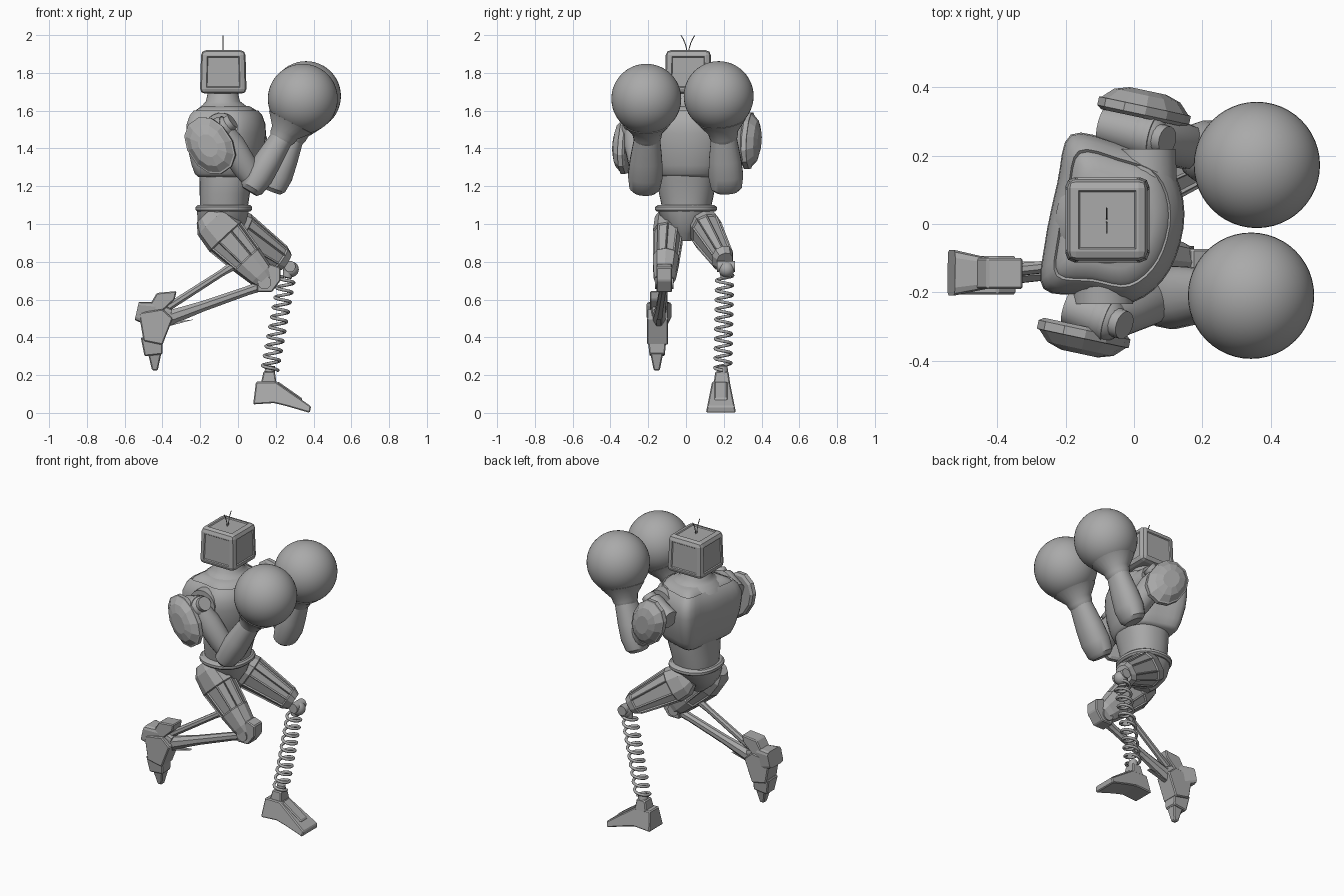
import bpy, bmesh, math
from mathutils import Vector, Matrix

if "Cube" in bpy.data.objects:
    bpy.data.objects.remove(bpy.data.objects["Cube"])

GREY = bpy.data.materials.new("plain grey")
GREY.use_nodes = True
GREY.diffuse_color = (0.4, 0.4, 0.4, 1)
GREY.node_tree.nodes["Principled BSDF"].inputs["Base Color"].default_value = (0.4, 0.4, 0.4, 1)


def finish(name, bm, smooth=True, bevel=0, angle=35):
    bmesh.ops.recalc_face_normals(bm, faces=bm.faces)
    me = bpy.data.meshes.new(name)
    bm.to_mesh(me)
    bm.free()
    me.materials.append(GREY)
    ob = bpy.data.objects.new(name, me)
    bpy.context.collection.objects.link(ob)
    if bevel:
        mod = ob.modifiers.new("edge bevel", "BEVEL")
        mod.width, mod.segments = bevel, 1
    if smooth:
        bpy.ops.object.select_all(action="DESELECT")
        ob.select_set(True)
        bpy.context.view_layer.objects.active = ob
        bpy.ops.object.shade_smooth_by_angle(angle=math.radians(angle))
    return ob


def skin(loops_co):
    """Bridge closed loops of points and cap both ends."""
    bm = bmesh.new()
    loops = [[bm.verts.new(p) for p in loop] for loop in loops_co]
    n = len(loops[0])
    spans = [[bm.faces.new((lo[i], lo[(i + 1) % n], hi[(i + 1) % n], hi[i])) for i in range(n)]
             for lo, hi in zip(loops, loops[1:])]
    bm.faces.new(loops[0])
    bm.faces.new(loops[-1])
    return bm, spans


def loft(rings, sides, power=2.0):
    """Skin superellipse rings given as (centre, axis_a, axis_b)."""
    def point(c, a, b, t):
        co, si = math.cos(t), math.sin(t)
        return (c + a * math.copysign(abs(co) ** (2 / power), co)
                + b * math.copysign(abs(si) ** (2 / power), si))
    return skin([[point(c, a, b, math.tau * (i + 0.5) / sides) for i in range(sides)]
                 for c, a, b in rings])


def stack(name, rows, yaw=0, power=2.0, sides=32, angle=35):
    """Upright body shell; rows are (z, x, y, radius_x, radius_y)."""
    turn = Matrix.Rotation(math.radians(yaw), 3, "Z")
    rings = [(Vector((x, y, z)), turn @ Vector((rx, 0, 0)), turn @ Vector((0, ry, 0)))
             for z, x, y, rx, ry in rows]
    return finish(name, loft(rings, sides, power)[0], angle=angle)


def limb(name, p0, p1, rows, sides=16, panel=None, power=2.0, smooth=True):
    """Tapered limb; rows are (t, side_radius, depth_radius)."""
    p0, p1 = Vector(p0), Vector(p1)
    d = (p1 - p0).normalized()
    side = Vector((0, 1, 0)) if abs(d.y) < 0.9 else Vector((1, 0, 0))
    side = (side - d * side.dot(d)).normalized()
    depth = d.cross(side)
    bm, spans = loft([(p0.lerp(p1, t), side * a, depth * b) for t, a, b in rows], sides, power)
    if panel is not None:
        bmesh.ops.recalc_face_normals(bm, faces=bm.faces)
        bmesh.ops.inset_individual(bm, faces=spans[panel], thickness=0.01, depth=-0.007)
    return finish(name, bm, smooth)


def rod(name, p0, p1, r0, r1=None, sides=12):
    return limb(name, p0, p1, [(0, r0, r0), (1, r1 or r0, r1 or r0)], sides)


def ball(name, c, r, segments=40):
    bm = bmesh.new()
    bmesh.ops.create_uvsphere(bm, u_segments=segments, v_segments=segments // 2, radius=r)
    bmesh.ops.translate(bm, verts=bm.verts, vec=c)
    return finish(name, bm)


def plate(name, outline, y, half, taper=0, bevel=0.006):
    """Side outline (x, z) with thickness in y that narrows with height."""
    low = min(z for _, z in outline)
    bm = skin([[(x, y + s * (half - taper * (z - low)), z) for x, z in outline]
               for s in (-1, 1)])[0]
    return finish(name, bm, False, bevel)


def wire(name, points, radius):
    cu = bpy.data.curves.new(name, "CURVE")
    cu.dimensions = "3D"
    cu.bevel_depth, cu.bevel_resolution = radius, 2
    sp = cu.splines.new("POLY")
    sp.points.add(len(points) - 1)
    for p, co in zip(sp.points, points):
        p.co = (*co, 1)
    cu.materials.append(GREY)
    ob = bpy.data.objects.new(name, cu)
    bpy.context.collection.objects.link(ob)


# Head: rounded block with shallow panels on each side
bm = bmesh.new()
bmesh.ops.create_cube(bm, size=1)
bmesh.ops.scale(bm, vec=(0.247, 0.25, 0.23), verts=bm.verts)
for v in bm.verts:
    if v.co.z > 0:
        v.co.x *= 0.95
        v.co.y *= 0.95
bmesh.ops.bevel(bm, geom=bm.edges[:], offset=0.026, segments=2, profile=0.5, affect="EDGES")
panels = [f for f in bm.faces if f.calc_area() > 0.02 and f.normal.z > -0.5]
bmesh.ops.inset_individual(bm, faces=panels, thickness=0.01, depth=0)
bmesh.ops.inset_individual(bm, faces=panels, thickness=0.006, depth=-0.006)
bmesh.ops.translate(bm, verts=bm.verts, vec=(-0.078, 0.012, 1.805))
finish("head", bm, False)

for s, y in ((-1, "right"), (1, "left")):
    wire(y + "_antenna", [(-0.08, 0.01 + s * (0.004 + 0.032 * t * t), 1.9 + 0.098 * t)
                          for t in (0, 0.3, 0.6, 0.8, 1)], 0.0025)

# Chest: flat back, rounded front, smoothed from a plan outline
PLAN = [Vector(p) for p in ((-0.185, 0.262), (-0.04, 0.235), (0.1, 0.175), (0.148, 0.03),
                            (0.105, -0.135), (0.0, -0.228), (-0.135, -0.21), (-0.265, -0.19),
                            (-0.262, -0.06), (-0.225, 0.12))]
plan = []
for i in range(len(PLAN)):
    a, b, c, d = (PLAN[(i + k) % len(PLAN)] for k in (-1, 0, 1, 2))
    for t in (0, 0.25, 0.5, 0.75):
        plan.append(b + (c - a) * t / 2 + (a * 2 - b * 5 + c * 4 - d) * t * t / 2
                    + (b * 3 - a - c * 3 + d) * t ** 3 / 2)
mid = Vector((-0.065, 0.01))
chest_rows = ((1.25, 0.7), (1.265, 0.78), (1.31, 0.86), (1.4, 0.96), (1.48, 1), (1.53, 0.985),
              (1.575, 0.91), (1.6, 0.81), (1.593, 0.78), (1.605, 0.74), (1.625, 0.58))
finish("chest", skin([[(*(mid + (p - mid) * k), z) for p in plan] for z, k in chest_rows])[0], angle=45)

# Neck, waist and hips
stack("neck", [(1.58, -0.07, 0.01, 0.16, 0.17), (1.61, -0.072, 0.01, 0.14, 0.15),
               (1.63, -0.075, 0.01, 0.112, 0.12), (1.65, -0.08, 0.01, 0.09, 0.095),
               (1.71, -0.08, 0.01, 0.077, 0.08)], -12, angle=60)
stack("waist", [(1.08, -0.075, 0.003, 0.125, 0.128), (1.16, -0.07, 0.003, 0.132, 0.145),
                (1.22, -0.062, 0.003, 0.14, 0.155), (1.28, -0.057, 0.005, 0.15, 0.16)], -6, 2.3)
stack("belt", [(1.065, -0.075, 0, 0.14, 0.155), (1.075, -0.075, 0, 0.15, 0.165),
               (1.09, -0.075, 0, 0.15, 0.165), (1.1, -0.075, 0, 0.14, 0.15)], 0, 2.3)
stack("pelvis", [(0.91, -0.07, -0.01, 0.05, 0.04), (0.95, -0.08, -0.01, 0.09, 0.06),
                 (1.01, -0.085, -0.005, 0.13, 0.12), (1.07, -0.08, 0, 0.14, 0.15)], 0, 2.2, 16)

# Arms, shoulder shields and boxing gloves
ARMS = {
    "right": (-1, (-0.09, -0.275, 1.5), (0.09, -0.217, 1.22), (0.235, -0.205, 1.46),
              (0.343, -0.21, 1.663), (-0.148, -0.325, 1.415), (-0.19, -0.24, 1.47)),
    "left": (1, (0.035, 0.26, 1.51), (0.2, 0.213, 1.22), (0.29, 0.2, 1.46),
             (0.36, 0.173, 1.677), (0.03, 0.335, 1.44), (-0.09, 0.29, 1.47)),
}
for side, (s, shoulder, elbow, wrist, glove, shield, rear) in ARMS.items():
    sh, rear = Vector(shoulder), Vector(rear)
    ball(side + "_shoulder", sh, 0.068, 24)
    rod(side + "_shoulder_socket", sh - Vector((0, s * 0.14, 0)), sh - Vector((0, s * 0.04, 0)), 0.092, 0.088, 20)
    limb(side + "_shoulder_barrel", rear, sh, [(0, 0.058, 0.058), (1.2, 0.068, 0.068)], 20)
    bolt = (sh - rear).normalized() + Vector((0, 0, 0.4))
    rod(side + "_shoulder_bolt", sh, sh + bolt.normalized() * 0.08, 0.046, 0.042, 16)
    limb(side + "_upper_arm", shoulder, elbow,
         [(0, 0.055, 0.06), (0.3, 0.07, 0.075), (0.7, 0.066, 0.07), (1, 0.055, 0.055)])
    limb(side + "_forearm", elbow, wrist,
         [(-0.2, 0.06, 0.045), (-0.12, 0.082, 0.065), (0.15, 0.093, 0.077),
          (0.5, 0.086, 0.072), (1, 0.068, 0.06)], 20, power=2.2)
    limb(side + "_glove_cuff", wrist, glove,
         [(-0.1, 0.066, 0.06), (0, 0.075, 0.072), (0.12, 0.08, 0.077), (0.4, 0.13, 0.13)], 24)
    ball(side + "_glove", glove, 0.185, 48)
    # Faceted dome of nested outlines following the upper arm, thinning outwards
    turn = Matrix.Rotation(math.radians(-12), 3, "Z") @ Matrix.Rotation(math.radians(-34), 3, "Y")
    rings = [(Vector(shield) + turn @ Vector((0, s * d, 0)), turn @ Vector((0.118 * k, 0, 0)),
              turn @ Vector((0, 0, 0.162 * k)))
             for d, k in ((-0.025, 0.9), (-0.015, 1), (0.01, 1), (0.012, 0.94), (0.042, 0.72), (0.056, 0.4))]
    finish(side + "_shoulder_shield", loft(rings, 12, 2.2)[0], False)

# Thighs with recessed panels, and knees
limb("right_thigh", (-0.14, -0.09, 1.01), (0.15, -0.115, 0.7),
     [(-0.12, 0.05, 0.06), (0, 0.078, 0.1), (0.25, 0.082, 0.115), (0.65, 0.072, 0.092),
      (0.9, 0.062, 0.072), (1, 0.05, 0.055)], 10, 2, 2.5, False)
limb("left_thigh", (-0.05, 0.085, 1.0), (0.25, 0.205, 0.8),
     [(-0.12, 0.05, 0.06), (0, 0.08, 0.1), (0.2, 0.085, 0.11), (0.9, 0.06, 0.075),
      (1, 0.045, 0.055)], 10, 2, 2.5, False)
rod("right_knee_axle", (0.14, -0.165, 0.69), (0.14, -0.065, 0.69), 0.036, sides=16)
plate("right_knee_block", [(0.1, 0.64), (0.1, 0.7), (0.17, 0.79), (0.225, 0.77), (0.225, 0.7),
                           (0.18, 0.64)], -0.115, 0.042)
ball("left_knee", (0.28, 0.215, 0.76), 0.042, 24)
rod("left_knee_axle", (0.275, 0.165, 0.775), (0.275, 0.26, 0.775), 0.03, sides=16)

# Spring shin
top, foot = Vector((0.262, 0.205, 0.74)), Vector((0.168, 0.195, 0.225))
turns, steps = 10, 20
wire("left_spring", [top.lerp(foot, i / (turns * steps)) + Vector((
    0.043 * math.cos(math.tau * i / steps), 0.043 * math.sin(math.tau * i / steps), 0))
    for i in range(turns * steps + 1)], 0.0085)
rod("spring_top_cap", (0.272, 0.21, 0.765), (0.26, 0.205, 0.715), 0.032, 0.024)
rod("spring_bottom_cap", (0.172, 0.195, 0.25), (0.165, 0.195, 0.18), 0.025, 0.034)

# Planted foot
plate("left_foot", [(0.08, 0.045), (0.095, 0.165), (0.2, 0.165), (0.387, 0.035), (0.38, 0.0),
                    (0.26, 0.035), (0.19, 0.052)], 0.185, 0.08, 0.2)
plate("left_ankle", [(0.12, 0.15), (0.135, 0.22), (0.195, 0.22), (0.205, 0.15)], 0.19, 0.045, 0.15)
plate("left_toe_cover", [(0.21, 0.14), (0.21, 0.168), (0.34, 0.077), (0.34, 0.05)], 0.185, 0.034)

# Twin-rod shin of the raised leg
limb("right_shin_lower_rod", (0.13, -0.115, 0.675), (-0.4, -0.145, 0.49),
     [(0, 0.03, 0.03), (0.15, 0.024, 0.026), (0.6, 0.026, 0.03), (1, 0.038, 0.045)], 8, smooth=False)
limb("right_shin_upper_rod", (-0.01, -0.1, 0.79), (-0.4, -0.14, 0.54),
     [(0, 0.022, 0.028), (0.2, 0.018, 0.02), (1, 0.02, 0.022)], 8, smooth=False)
plate("right_shin_blade", [(-0.4, 0.45), (-0.23, 0.495), (-0.4, 0.475)], -0.145, 0.012, bevel=0)

# Raised foot: flared heel and overlapping plates, toes hanging down
limb("right_heel", (-0.535, -0.143, 0.54), (-0.36, -0.145, 0.5),
     [(0, 0.068, 0.05), (0.55, 0.046, 0.07), (1, 0.034, 0.05)], 12, power=6, smooth=False)
plate("right_ankle_cover", [(-0.43, 0.635), (-0.325, 0.645), (-0.335, 0.6), (-0.41, 0.53), (-0.48, 0.55)],
      -0.145, 0.046)
plate("right_instep", [(-0.525, 0.53), (-0.4, 0.55), (-0.345, 0.5), (-0.4, 0.36), (-0.5, 0.38)], -0.15, 0.056)
plate("right_foot_ball", [(-0.515, 0.4), (-0.4, 0.39), (-0.4, 0.31), (-0.495, 0.3)], -0.153, 0.04, -0.1)
plate("right_toe", [(-0.48, 0.33), (-0.405, 0.32), (-0.425, 0.225), (-0.455, 0.225)], -0.155, 0.016, -0.2)
